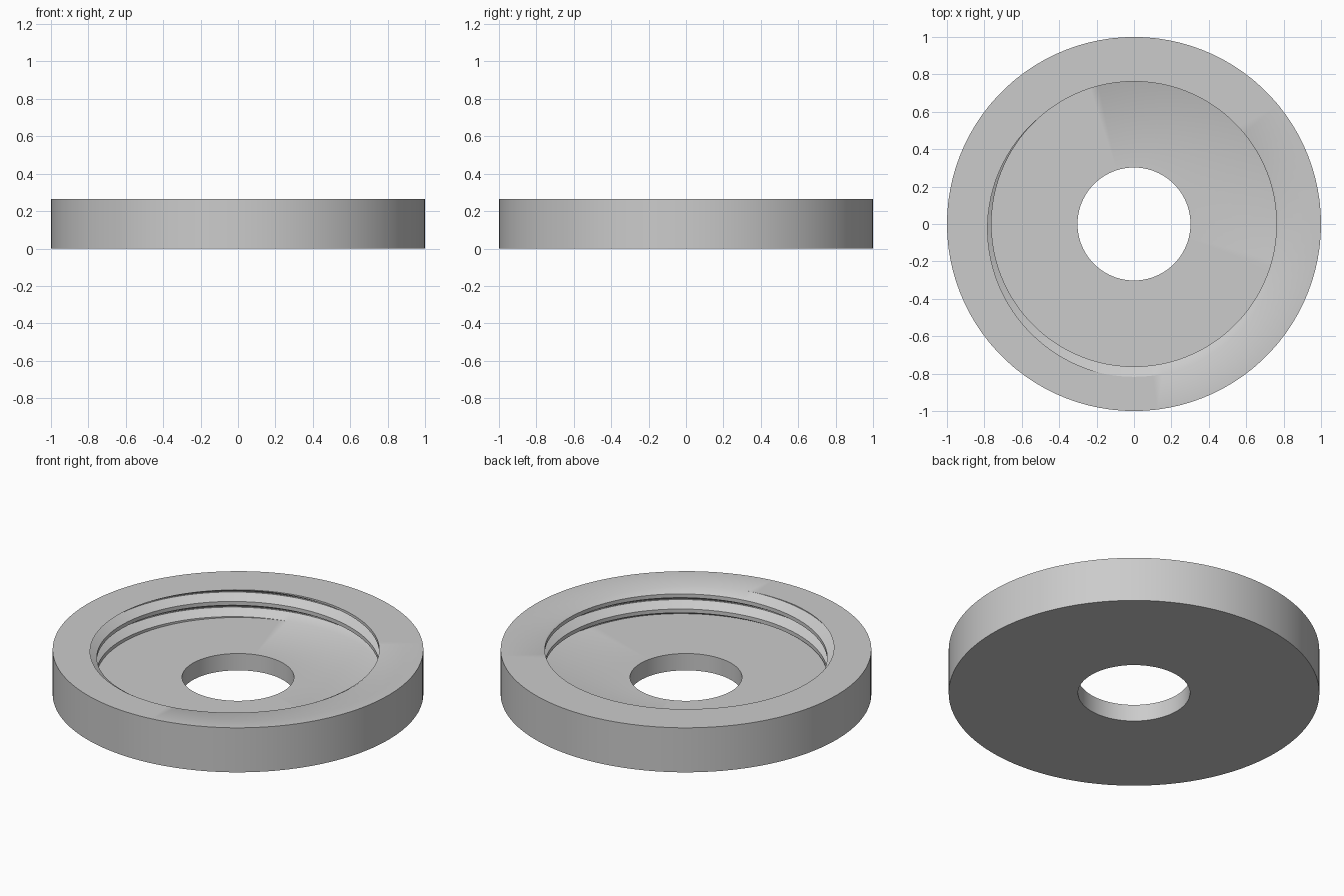
import bpy
import bmesh
import math

cube = bpy.data.objects.get("Cube")
if cube:
    bpy.data.objects.remove(cube)

# Overall dimensions
SEGMENTS = 100
OUTER_R, HOLE_R = 1.0, 0.302
TOP_Z, FLOOR_Z = 0.265, 0.1003

# Internal right-hand thread: one pitch as (turn fraction, radius), going up
PITCH, START = 0.09, 0.12
CREST_R, ROOT_R = 0.762, 0.817
PROFILE = [(0.0, CREST_R), (0.34, ROOT_R), (0.40, ROOT_R), (0.75, CREST_R), (1.0, CREST_R)]


def thread_radius(z, turn):
    """Wall radius at a height and a fraction of a turn."""
    u = ((z - TOP_Z) / PITCH - turn + START) % 1.0
    for (u0, r0), (u1, r1) in zip(PROFILE, PROFILE[1:]):
        if u <= u1:
            return r0 + (r1 - r0) * (u - u0) / (u1 - u0)
    return CREST_R


def section(turn):
    """Closed radial section (radius, height) of the ring at a fraction of a turn."""
    points = [(HOLE_R, FLOOR_Z), (HOLE_R, 0), (OUTER_R, 0), (OUTER_R, TOP_Z)]
    for lap in range(2, -5, -1):
        for u, _ in reversed(PROFILE[:-1]):
            z = TOP_Z + PITCH * (u + lap + turn - START)
            z = min(max(z, FLOOR_Z), TOP_Z)
            points.append((thread_radius(z, turn), z))
    return points


# Sweep the section around the axis, the thread rising one pitch per turn
bm = bmesh.new()
columns = []
for i in range(SEGMENTS + 1):
    turn = i / SEGMENTS
    a = math.tau * turn
    columns.append([bm.verts.new((r * math.cos(a), r * math.sin(a), z))
                    for r, z in section(turn)])
for left, right in zip(columns, columns[1:]):
    for j in range(len(left)):
        k = (j + 1) % len(left)
        bm.faces.new((left[j], right[j], right[k], left[k]))
bmesh.ops.remove_doubles(bm, verts=bm.verts, dist=0.00002)
bmesh.ops.recalc_face_normals(bm, faces=bm.faces)

mesh = bpy.data.meshes.new("threaded_ring")
bm.to_mesh(mesh)
bm.free()
ring = bpy.data.objects.new("threaded_ring", mesh)
bpy.context.collection.objects.link(ring)

# Plain grey material
grey = bpy.data.materials.new("plain_grey")
grey.use_nodes = True
colour = (0.6, 0.6, 0.6, 1)
grey.diffuse_color = colour
grey.node_tree.nodes["Principled BSDF"].inputs["Base Color"].default_value = colour
mesh.materials.append(grey)

bpy.ops.object.select_all(action='DESELECT')
ring.select_set(True)
bpy.context.view_layer.objects.active = ring
bpy.ops.object.shade_smooth_by_angle(angle=math.radians(30))
